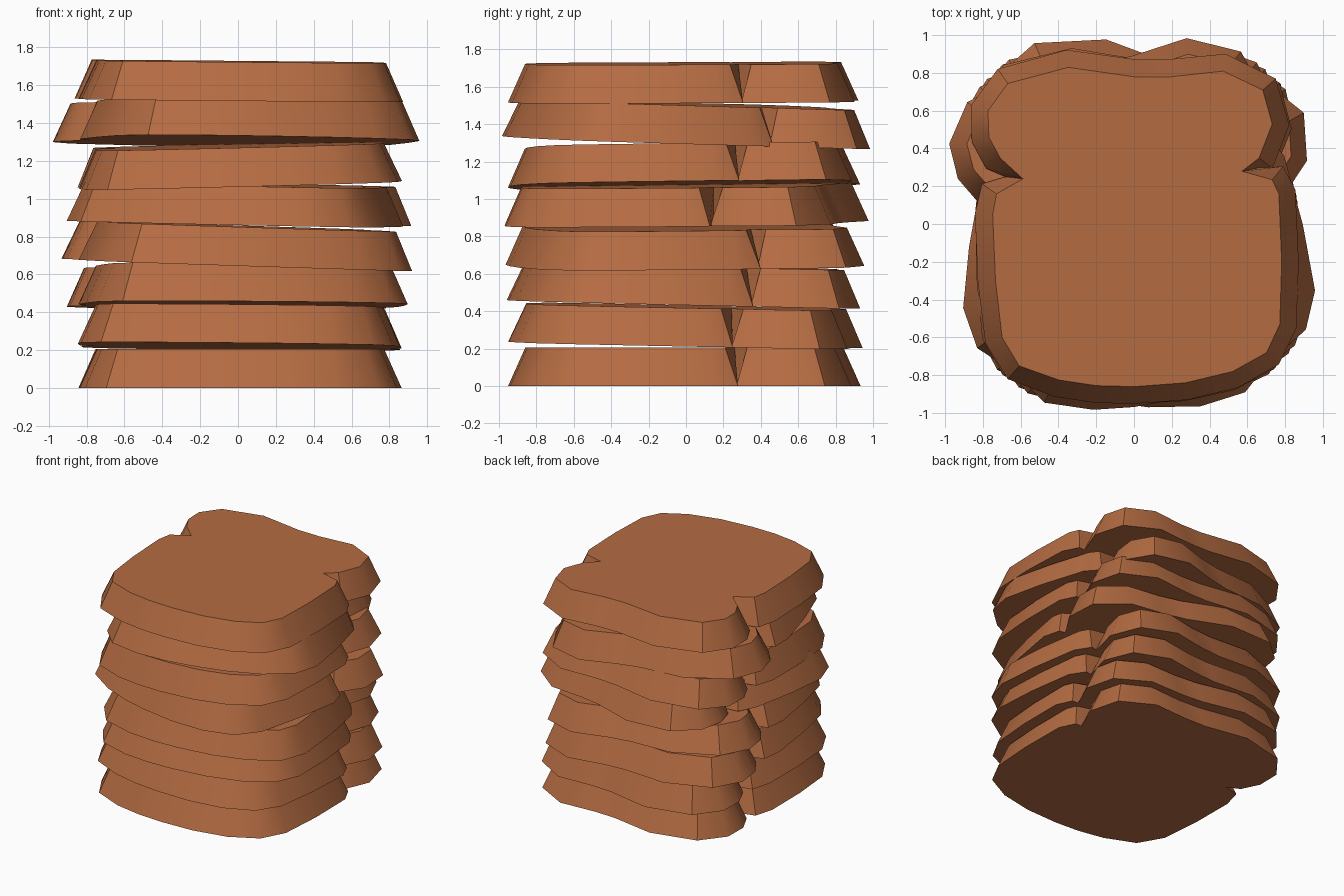
import bpy, bmesh
from math import radians, atan
from mathutils import Vector, Matrix

if "Cube" in bpy.data.objects:
    bpy.data.objects.remove(bpy.data.objects["Cube"])

crust = bpy.data.materials.new("toast brown")
crust.diffuse_color = (0.46, 0.15, 0.055, 1)
crust.use_nodes = True
crust.node_tree.nodes["Principled BSDF"].inputs["Base Color"].default_value = crust.diffuse_color

# Top outline of one bread slice, counter-clockwise from the right notch
OUTLINE = [(.57, .28), (.66, .35), (.73, .53), (.68, .71), (.47, .81), (.19, .78), (0, .78),
           (-.35, .83), (-.67, .745), (-.775, .6), (-.77, .46), (-.71, .35), (-.59, .24),
           (-.73, .16), (-.75, .05), (-.735, -.3), (-.7, -.6), (-.61, -.75), (-.4, -.825),
           (-.2, -.855), (0, -.86), (.27, -.84), (.52, -.78), (.7, -.68), (.77, -.53),
           (.78, -.2), (.765, .16), (.73, .235)]
THICK = 0.205
FLARE = 0.092

# bottom height, spin in degrees, slope along x, slope along y
SLICES = [(0, -2, 0, 0), (.22, -4, -.01, -.02), (.437, 4, -.005, -.023),
          (.65, 7, -.033, .005), (.87, -12.5, -.02, .01), (1.075, -1.5, .025, .013),
          (1.303, 12.5, -.01, -.032), (1.52, 0, -.009, .004)]


def flared(points, d):
    """Push each outline point outwards along its averaged normal."""
    out = []
    for i, p in enumerate(points):
        a, b, c = Vector(points[i - 1]), Vector(p), Vector(points[(i + 1) % len(points)])
        t = (b - a).normalized() + (c - b).normalized()
        n = Vector((t.y, -t.x)).normalized()
        out.append(b + n * d)
    return out


def bread_slice(index, z, spin, sx, sy):
    bm = bmesh.new()
    low = [bm.verts.new((p.x, p.y, 0)) for p in flared(OUTLINE, FLARE)]
    high = [bm.verts.new((x, y, THICK)) for x, y in OUTLINE]
    n = len(low)
    bm.faces.new(low[::-1])
    bm.faces.new(high)
    for i in range(n):
        j = (i + 1) % n
        bm.faces.new((low[i], low[j], high[j], high[i]))
    bm.transform(Matrix.Translation((0, 0, z)) @ Matrix.Rotation(atan(sy), 4, 'X')
                 @ Matrix.Rotation(-atan(sx), 4, 'Y') @ Matrix.Rotation(radians(spin), 4, 'Z'))
    bmesh.ops.recalc_face_normals(bm, faces=bm.faces)
    mesh = bpy.data.meshes.new(f"bread_slice_{index}")
    bm.to_mesh(mesh)
    bm.free()
    mesh.materials.append(crust)
    obj = bpy.data.objects.new(f"bread_slice_{index}", mesh)
    bpy.context.collection.objects.link(obj)
    return obj


# Stack of eight slices
bpy.ops.object.select_all(action='DESELECT')
for k, spec in enumerate(SLICES):
    o = bread_slice(k + 1, *spec)
    o.select_set(True)
    bpy.context.view_layer.objects.active = o
bpy.ops.object.shade_smooth_by_angle(angle=radians(35))
